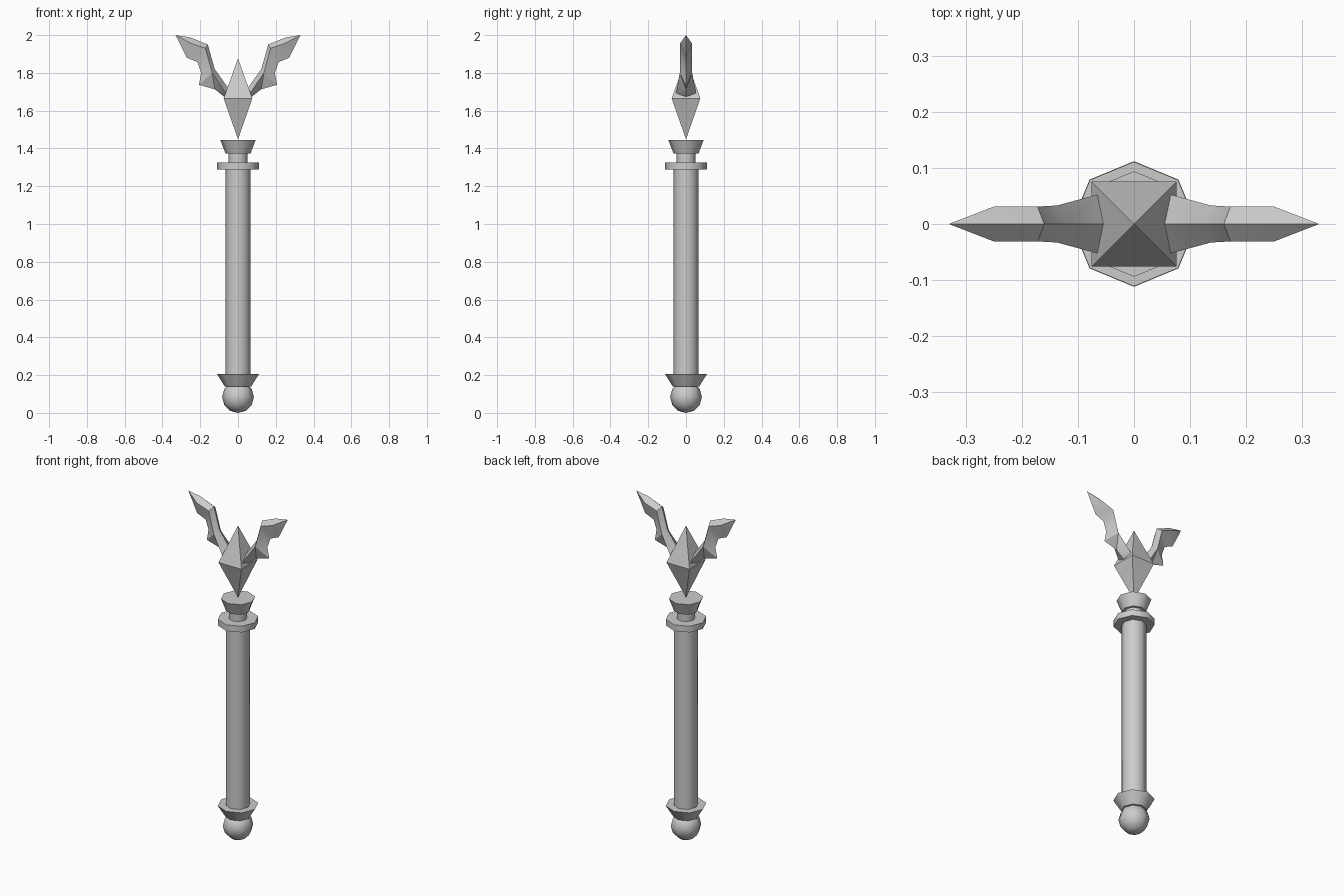
import bpy, bmesh, math
from math import cos, sin, pi

if "Cube" in bpy.data.objects:
    bpy.data.objects.remove(bpy.data.objects["Cube"])


def make_object(name, verts, faces, smooth=None):
    mesh = bpy.data.meshes.new(name)
    mesh.from_pydata(verts, [], faces)
    bm = bmesh.new()
    bm.from_mesh(mesh)
    bmesh.ops.recalc_face_normals(bm, faces=bm.faces)
    bm.to_mesh(mesh)
    bm.free()
    obj = bpy.data.objects.new(name, mesh)
    bpy.context.collection.objects.link(obj)
    if smooth:
        bpy.ops.object.select_all(action='DESELECT')
        obj.select_set(True)
        bpy.context.view_layer.objects.active = obj
        bpy.ops.object.shade_smooth_by_angle(angle=math.radians(smooth))
    return obj


def turned(name, profile, sides=8, start=0.0, smooth=50):
    """Closed turned part from (radius, z) pairs; radius 0 makes a pole."""
    verts, faces, rings = [], [], []
    for r, z in profile:
        n = sides if r > 0 else 1
        first = len(verts)
        verts += [(r * cos(start + 2 * pi * k / sides), r * sin(start + 2 * pi * k / sides), z)
                  for k in range(n)]
        rings.append([first + k % n for k in range(sides)])
    for a, b in zip(rings, rings[1:]):
        for k in range(sides):
            j = (k + 1) % sides
            faces.append(list(dict.fromkeys((a[k], a[j], b[j], b[k]))))
    for ring, (r, z) in ((rings[0], profile[0]), (rings[-1], profile[-1])):
        if r > 0:
            faces.append(ring)
    return make_object(name, verts, faces, smooth)


# Pommel ball
R = 0.084
ball = [(R * sin(pi * i / 6) if 0 < i < 6 else 0, R - R * cos(pi * i / 6)) for i in range(7)]
turned("pommel", ball)

# Shaft and its collars
turned("lower_collar", [(0.07, 0.14), (0.112, 0.207)])
turned("shaft", [(0.067, 0.19), (0.067, 1.30)])
turned("guard_ring", [(0.111, 1.288), (0.111, 1.325)])
turned("neck", [(0.051, 1.32), (0.051, 1.38)])
turned("upper_collar", [(0.066, 1.373), (0.094, 1.446)])

# Four-sided crystal
turned("crystal", [(0, 1.448), (0.076 * math.sqrt(2), 1.665), (0, 1.877)],
       sides=4, start=pi / 4, smooth=None)

# Wing outlines: inner ridge (x, z), widest line (x, half width, z), outer edge (x, z)
ridge = [(0.25, 1.987), (0.16, 1.95), (0.123, 1.82), (0.048, 1.715)]
wide = [(0.25, 0.031, 1.957), (0.172, 0.031, 1.93), (0.137, 0.033, 1.80), (0.063, 0.053, 1.69)]
edge = [(0.27, 1.88), (0.215, 1.857), (0.195, 1.80), (0.207, 1.737), (0.122, 1.713), (0.064, 1.666)]


def wing(name, side):
    verts = [(0.33, 0, 2.0)]
    verts += [(x, 0, z) for x, z in ridge]
    verts += [(x, y, z) for x, y, z in wide]
    verts += [(x, -y, z) for x, y, z in wide]
    verts += [(x, 0, z) for x, z in edge]
    r, e = range(1, 5), range(13, 19)
    faces = []
    for w in (range(5, 9), range(9, 13)):
        # Ridge band
        faces.append((0, r[0], w[0]))
        faces += [(r[i], r[i + 1], w[i + 1], w[i]) for i in range(3)]
        # Membrane with its two spikes
        faces += [(0, w[0], e[0]), (w[0], w[1], e[0]), (w[1], e[1], e[0]),
                  (w[1], e[2], e[1]), (w[1], w[2], e[2]), (w[2], e[3], e[2]),
                  (w[2], e[4], e[3]), (w[2], w[3], e[4]), (w[3], e[5], e[4])]
    # Root cap inside the crystal
    faces.append((4, 8, 18, 12))
    make_object(name, [(side * x, y, z) for x, y, z in verts], faces, 30)


wing("right_wing", 1)
wing("left_wing", -1)
